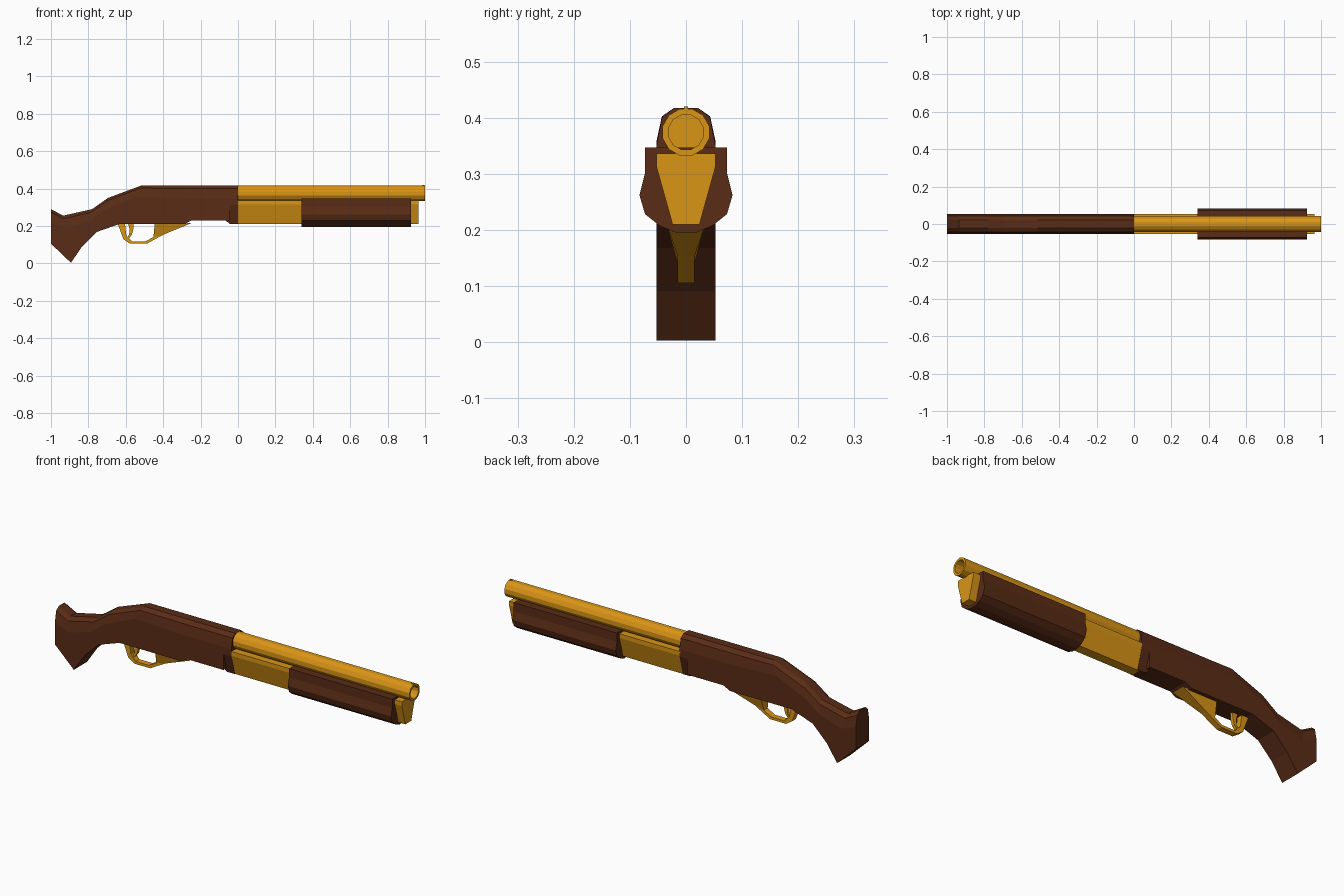
import bpy, bmesh, math
from mathutils import Vector

if "Cube" in bpy.data.objects:
    bpy.data.objects.remove(bpy.data.objects["Cube"])


def material(name, rgb):
    m = bpy.data.materials.new(name)
    m.diffuse_color = (*rgb, 1)
    m.use_nodes = True
    m.node_tree.nodes["Principled BSDF"].inputs["Base Color"].default_value = m.diffuse_color
    return m


BROWN = material("dark_wood", (0.10, 0.025, 0.008))
BRASS = material("brass", (0.70, 0.30, 0.008))


def loft(name, rings, mat):
    """Skin a list of equal-length point rings and cap both ends."""
    bm = bmesh.new()
    vs = [[bm.verts.new(p) for p in r] for r in rings]
    n = len(rings[0])
    for a, b in zip(vs, vs[1:]):
        for i in range(n):
            j = (i + 1) % n
            bm.faces.new((a[i], a[j], b[j], b[i]))
    bm.faces.new(vs[0])
    bm.faces.new(vs[-1])
    bmesh.ops.recalc_face_normals(bm, faces=bm.faces)
    me = bpy.data.meshes.new(name)
    bm.to_mesh(me)
    bm.free()
    me.materials.append(mat)
    ob = bpy.data.objects.new(name, me)
    bpy.context.collection.objects.link(ob)
    return ob


def mirrored(x, half):
    """Closed cross-section at x from (y, z) points of one half."""
    return [(x, y, z) for y, z in half] + [(x, -y, z) for y, z in reversed(half)]


def circle(x, r, z, n=12):
    return [(x, r * math.sin(math.tau * (i + .5) / n), z + r * math.cos(math.tau * (i + .5) / n))
            for i in range(n)]


# Stock and receiver: stations of top (x, z) and bottom (x, z)
stations = [((-1, .29), (-1, .105)), ((-.935, .255), (-.893, .003)),
            ((-.78, .29), (-.834, .09)), ((-.695, .35), (-.755, .168)),
            ((-.515, .417), (-.635, .21)), ((-.285, .417), (-.285, .21)),
            ((-.25, .417), (-.25, .229)), ((-.045, .417), (-.045, .229))]
rings = []
for t, b in stations:
    top, bottom = Vector((t[0], 0, t[1])), Vector((b[0], 0, b[1]))
    length = (bottom - top).length
    half = [(y, top.lerp(bottom, d / length)) for y, d in
            ((.022, 0), (.043, .017), (.053, .07), (.053, length))]
    rings.append([(p.x, y, p.z) for y, p in half] + [(p.x, -y, p.z) for y, p in reversed(half)])
loft("stock", rings, BROWN)

# Receiver front collar, tapering underneath
upper = [(.022, .417), (.043, .40), (.053, .347), (.053, .312)]
loft("receiver_collar", [mirrored(-.065, upper + [(.030, .229)]),
                         mirrored(-.043, upper + [(.026, .21)]),
                         mirrored(0, upper + [(.026, .21)])], BROWN)

# Barrel with hollow muzzle, and front sight
loft("barrel", [circle(-.02, .043, .374), circle(1, .043, .374),
                circle(1, .032, .374), circle(.8, .032, .374)], BRASS)
sight = [(.004, .42), (.004, .405)]
loft("front_sight", [mirrored(.985, sight), mirrored(.998, sight)], BRASS)

# Wedge-shaped tube housing under the barrel
housing = [(.053, .336), (.053, .314), (.024, .21)]
loft("under_housing", [mirrored(-.01, housing), mirrored(.965, housing)], BRASS)

# Sliding fore-end grip
grip = [(.073, .347), (.073, .302), (.083, .262), (.073, .228), (.048, .208), (.018, .195)]
loft("fore_end", [mirrored(.34, grip), mirrored(.925, grip)], BROWN)


def strip(name, pairs, w, mat):
    """Flat bent strip of half-width w from (outer, inner) xz pairs."""
    loft(name, [[(o[0], -w, o[1]), (o[0], w, o[1]), (i[0], w, i[1]), (i[0], -w, i[1])]
                for o, i in pairs], mat)


# Trigger guard loop
strip("trigger_guard", [((-.648, .225), (-.606, .225)), ((-.612, .128), (-.597, .15)),
                        ((-.577, .105), (-.568, .118)), ((-.487, .105), (-.495, .118)),
                        ((-.40, .153), (-.45, .142))], .015, BRASS)

# Flared front mount of the guard
loft("guard_mount", [[(-.452, -.015, .141), (-.452, .015, .141), (-.40, .015, .153), (-.40, -.015, .153)],
                     [(-.445, -.036, .215), (-.445, .036, .215), (-.25, .036, .215), (-.25, -.036, .215)]], BRASS)

# Curved trigger
strip("trigger", [((-.59, .22), (-.557, .22)), ((-.580, .185), (-.560, .18)),
                  ((-.582, .155), (-.568, .152)), ((-.595, .132), (-.586, .13))], .008, BRASS)
